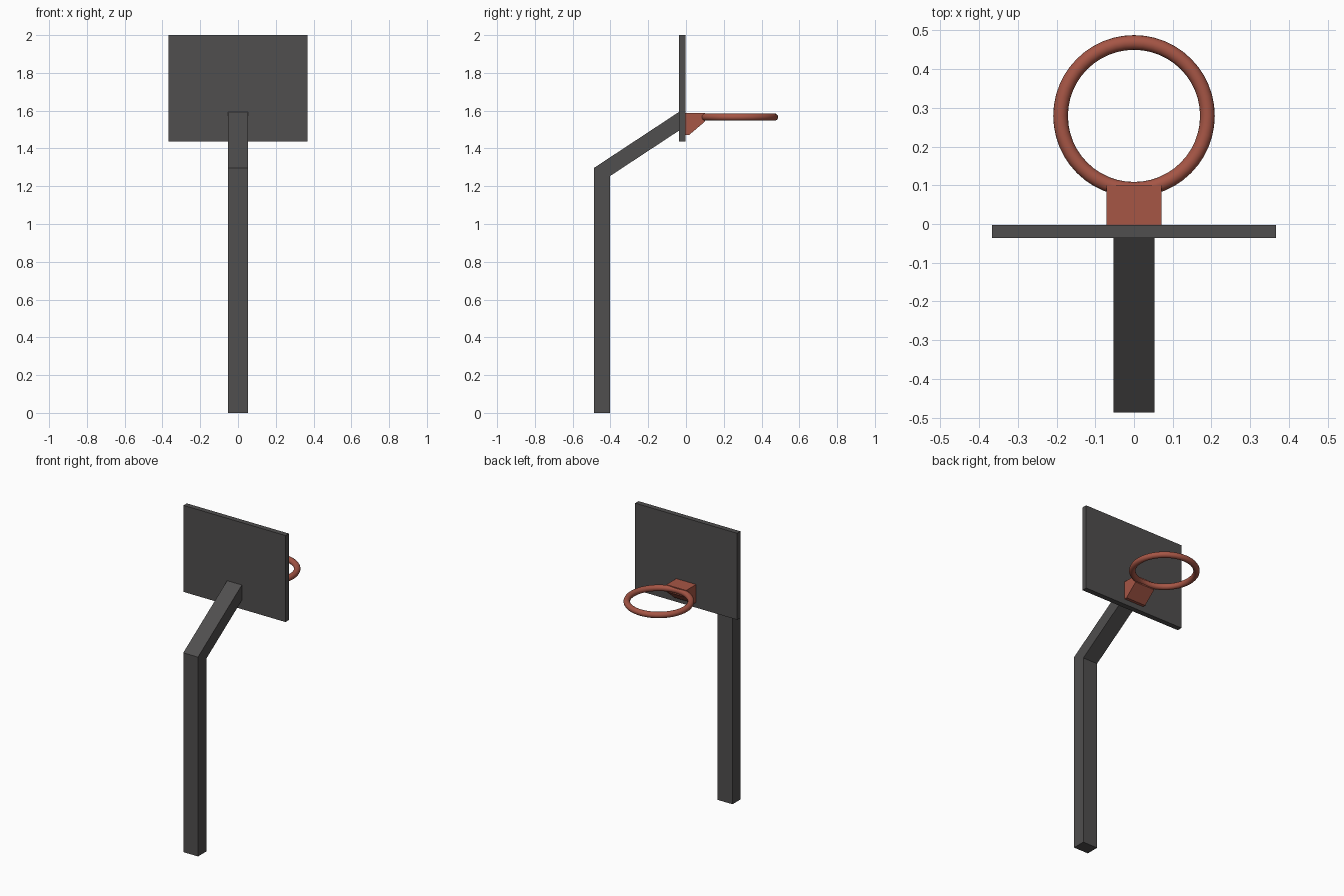
import bpy, bmesh

if "Cube" in bpy.data.objects:
    bpy.data.objects.remove(bpy.data.objects["Cube"])


def make_material(name, color):
    mat = bpy.data.materials.new(name)
    mat.diffuse_color = color
    mat.use_nodes = True
    mat.node_tree.nodes["Principled BSDF"].inputs["Base Color"].default_value = mat.diffuse_color
    return mat


red = make_material("rim_red", (0.38, 0.092, 0.06, 1))
dark = make_material("dark_metal", (0.08, 0.077, 0.077, 1))


def extrude_profile(name, yz, half_width, mat):
    """Extrude a side profile (y, z) symmetrically along x."""
    bm = bmesh.new()
    face = bm.faces.new([bm.verts.new((-half_width, y, z)) for y, z in yz])
    ext = bmesh.ops.extrude_face_region(bm, geom=[face])
    moved = [v for v in ext["geom"] if isinstance(v, bmesh.types.BMVert)]
    bmesh.ops.translate(bm, verts=moved, vec=(2 * half_width, 0, 0))
    bmesh.ops.recalc_face_normals(bm, faces=bm.faces)
    mesh = bpy.data.meshes.new(name)
    bm.to_mesh(mesh)
    bm.free()
    mesh.materials.append(mat)
    obj = bpy.data.objects.new(name, mesh)
    bpy.context.collection.objects.link(obj)
    return obj


# Post with angled arm
extrude_profile("post", [(-0.487, 0), (-0.402, 0), (-0.402, 1.254),
                         (-0.036, 1.495), (-0.036, 1.594), (-0.487, 1.297)], 0.053, dark)

# Backboard
extrude_profile("backboard", [(-0.036, 1.437), (-0.002, 1.437),
                              (-0.002, 2), (-0.036, 2)], 0.367, dark)

# Wedge bracket holding the rim
extrude_profile("rim_bracket", [(-0.002, 1.472), (0.017, 1.472), (0.1, 1.542),
                                (0.1, 1.588), (-0.002, 1.588)], 0.0715, red)

# Rim
bpy.ops.mesh.primitive_torus_add(location=(0, 0.279, 1.566), major_radius=0.1895,
                                 minor_radius=0.019, major_segments=48, minor_segments=16)
rim = bpy.context.object
rim.name = "rim"
rim.data.materials.append(red)
bpy.ops.object.shade_smooth_by_angle()
